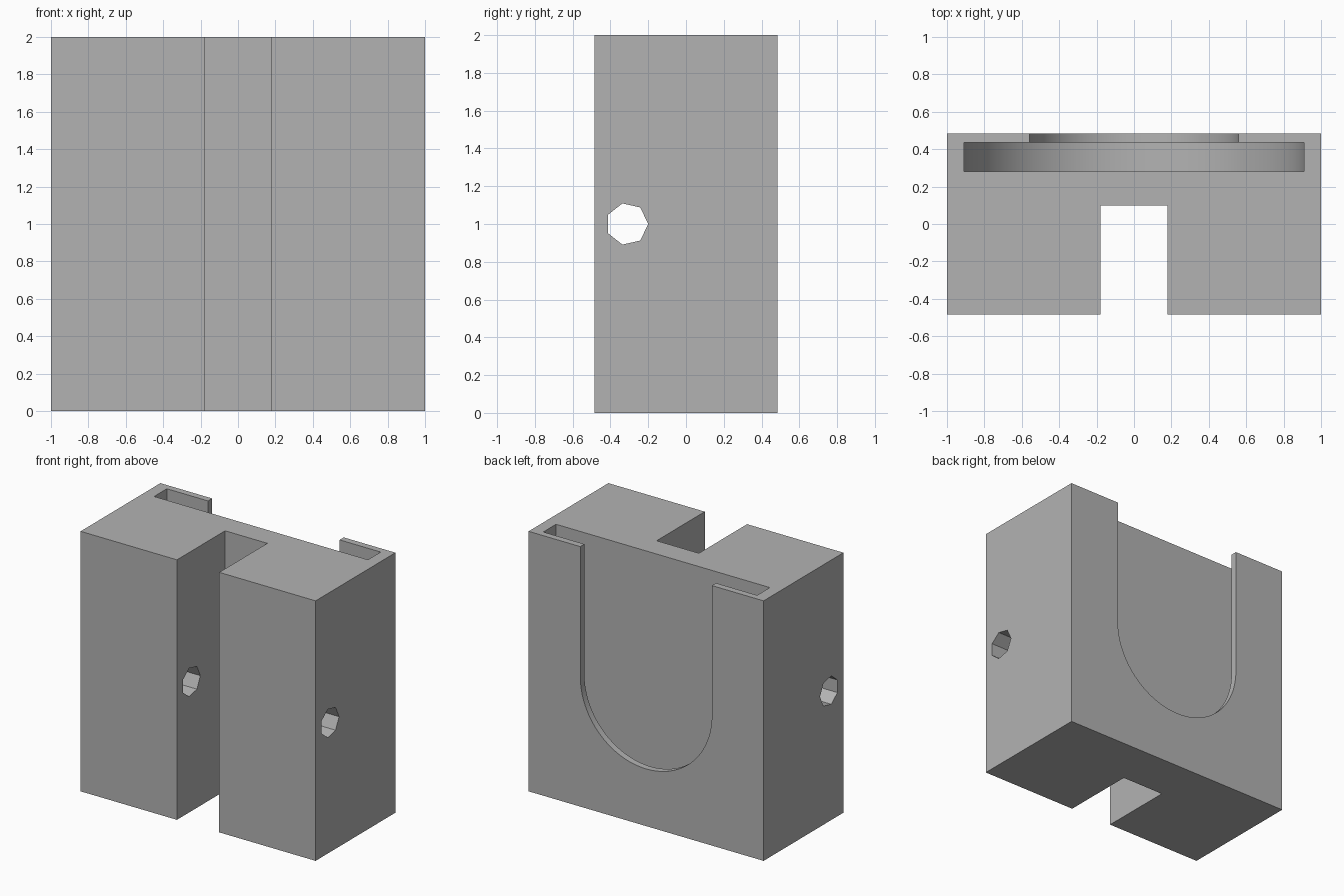
import bpy, bmesh, math
from mathutils import Vector

cube = bpy.data.objects.get("Cube")
if cube:
    bpy.data.objects.remove(cube, do_unlink=True)

grey = bpy.data.materials.new("plain grey")
grey.use_nodes = True
colour = (0.45, 0.45, 0.45, 1)
grey.diffuse_color = colour
grey.node_tree.nodes["Principled BSDF"].inputs["Base Color"].default_value = colour

HALF_DEPTH = 0.485
HEIGHT = 2.0


def prism(name, points, sweep):
    """Extrude a closed outline of 3D points along the sweep vector."""
    bm = bmesh.new()
    face = bm.faces.new([bm.verts.new(p) for p in points])
    new = bmesh.ops.extrude_face_region(bm, geom=[face])["geom"]
    bmesh.ops.translate(bm, vec=Vector(sweep),
                        verts=[v for v in new if isinstance(v, bmesh.types.BMVert)])
    bmesh.ops.recalc_face_normals(bm, faces=bm.faces)
    mesh = bpy.data.meshes.new(name)
    bm.to_mesh(mesh)
    bm.free()
    mesh.materials.append(grey)
    obj = bpy.data.objects.new(name, mesh)
    bpy.context.collection.objects.link(obj)
    return obj


def u_cutter(name, radius, y0, y1, segments=64):
    """Round-bottomed slot, open at the top of the block."""
    arc = [(radius * math.cos(a), y0, 1 + radius * math.sin(a))
           for a in (math.pi + math.pi * i / segments for i in range(segments + 1))]
    top = HEIGHT + 0.2
    return prism(name, arc + [(radius, y0, top), (-radius, y0, top)], (0, y1 - y0, 0))


# Block with a vertical channel in the front
half = [(0.18, 0.1), (0.18, -HALF_DEPTH), (1, -HALF_DEPTH), (1, HALF_DEPTH)]
outline = half + [(-x, y) for x, y in reversed(half)]
block = prism("holder_block", [(x, y, 0) for x, y in outline], (0, 0, HEIGHT))

# Wide inner pocket, narrower back opening, seven-sided cross hole
r = 0.112
hole = [(-1.2, -0.312 + r * math.cos(a), 1 + r * math.sin(a))
        for a in (math.tau * i / 7 for i in range(7))]
cutters = [u_cutter("inner_pocket_cutter", 0.91, 0.28, 0.435),
           u_cutter("back_opening_cutter", 0.56, 0.36, 0.6),
           prism("cross_hole_cutter", hole, (2.4, 0, 0))]

bpy.ops.object.select_all(action='DESELECT')
bpy.context.view_layer.objects.active = block
block.select_set(True)
for cutter in cutters:
    cutter.hide_render = True
    mod = block.modifiers.new(cutter.name, 'BOOLEAN')
    mod.operation = 'DIFFERENCE'
    mod.solver = 'EXACT'
    mod.object = cutter
    bpy.ops.object.modifier_apply(modifier=mod.name)
    bpy.data.objects.remove(cutter, do_unlink=True)

# Round slot walls smooth, all corners sharp
bpy.ops.object.shade_smooth_by_angle(angle=math.radians(30))
